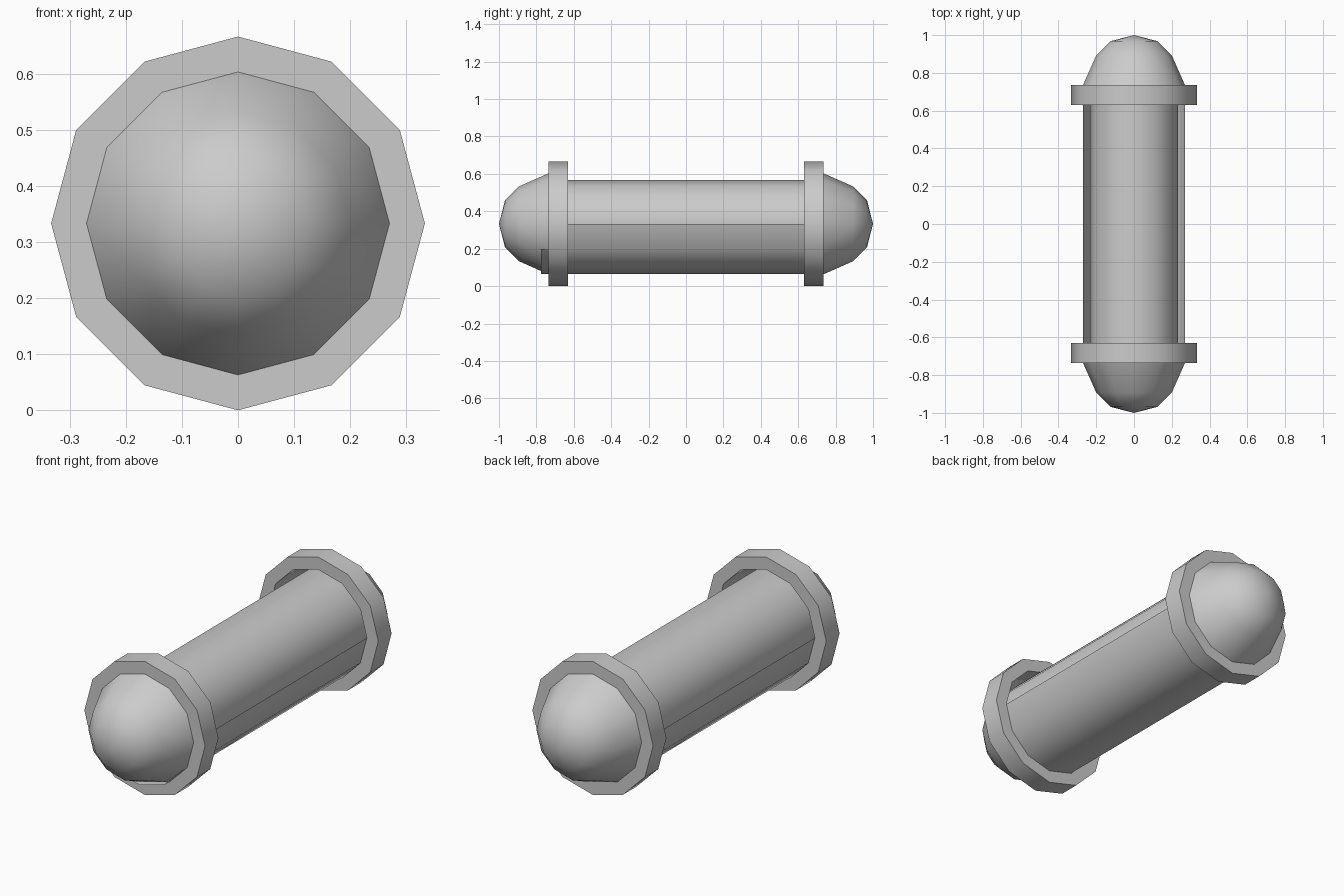
import bpy, bmesh, math

if "Cube" in bpy.data.objects:
    bpy.data.objects.remove(bpy.data.objects["Cube"])

CZ = 0.333      # height of the long axis
SIDES = 12


def sweep(name, profile, a0=0, a1=360, closed=False, angle=40):
    """Turn (radius, y) points about the long axis from a0 to a1 degrees."""
    full = a1 - a0 == 360
    steps = round((a1 - a0) / 360 * SIDES)
    bm = bmesh.new()
    rows = []
    for i in range(steps if full else steps + 1):
        a = math.radians(a0 + i * 360 / SIDES)
        rows.append([bm.verts.new((r * math.cos(a), y, CZ + r * math.sin(a)))
                     for r, y in profile])
    n = len(profile)
    for i in range(steps):
        p, q = rows[i], rows[(i + 1) % len(rows)]
        for j in range(n if closed else n - 1):
            k = (j + 1) % n
            bm.faces.new((p[j], p[k], q[k], q[j]))
    bmesh.ops.remove_doubles(bm, verts=bm.verts, dist=1e-5)
    bmesh.ops.recalc_face_normals(bm, faces=bm.faces)
    # open surfaces must face away from the axis
    bm.normal_update()
    if not closed:
        f = max(bm.faces, key=lambda f: f.calc_area())
        c = f.calc_center_median()
        if f.normal.x * c.x + f.normal.z * (c.z - CZ) < 0:
            bmesh.ops.reverse_faces(bm, faces=bm.faces)
    me = bpy.data.meshes.new(name)
    bm.to_mesh(me)
    bm.free()
    ob = bpy.data.objects.new(name, me)
    bpy.context.collection.objects.link(ob)
    bpy.ops.object.select_all(action='DESELECT')
    ob.select_set(True)
    bpy.context.view_layer.objects.active = ob
    bpy.ops.object.shade_smooth_by_angle(angle=math.radians(angle))
    return ob


for side, s in (("front", -1), ("back", 1)):
    # hollow collar
    sweep(side + "_collar", [(0.333, s * 0.63), (0.333, s * 0.735),
                             (0.27, s * 0.735), (0.27, s * 0.63)], closed=True)
    # rounded end cap
    sweep(side + "_dome", [(0.27, s * 0.735), (0.2, s * 0.893),
                           (0.125, s * 0.968), (0, s * 1.0)], angle=60)

# inner tube, closed at both ends
sweep("inner_tube", [(0, -0.735), (0.234, -0.735), (0.234, 0.735), (0, 0.735)])

# lower half shell, and its small lip under the front dome
sweep("lower_shell", [(0.269, -0.735), (0.269, 0.735)], 180, 360)
sweep("shell_lip", [(0.269, -0.775), (0.269, -0.735)], 210, 330)
